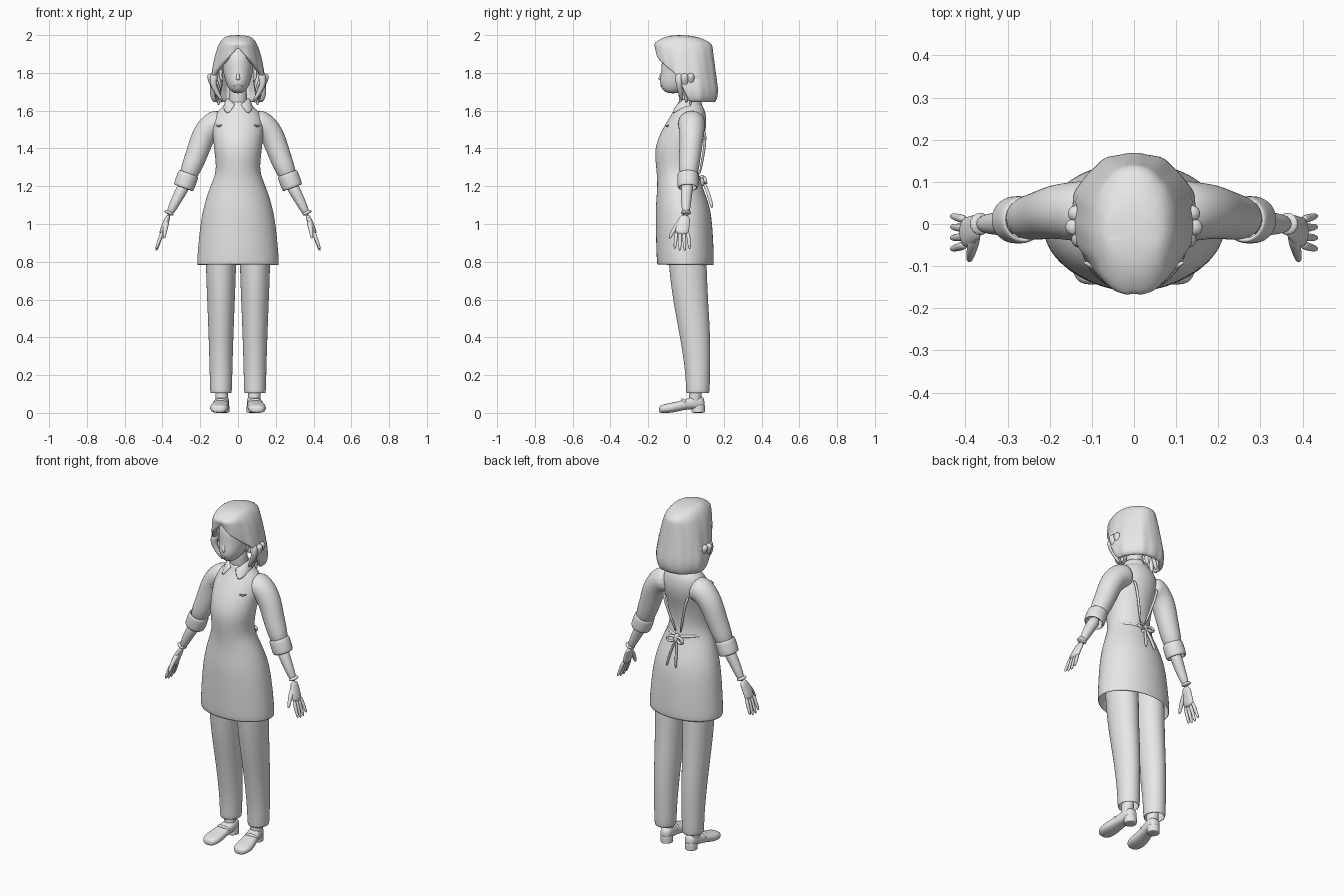
import bpy, bmesh, math
from mathutils import Vector

if "Cube" in bpy.data.objects:
    bpy.data.objects.remove(bpy.data.objects["Cube"], do_unlink=True)

shade = (0.8, 0.8, 0.8, 1)
grey = bpy.data.materials.new("plain_grey")
grey.use_nodes = True
grey.diffuse_color = shade
grey.node_tree.nodes["Principled BSDF"].inputs["Base Color"].default_value = shade
UP = Vector((0, 0, 1))
BACK = Vector((0, 1, 0))


def finish(name, bm, mirror=False, thick=0, level=2):
    """Turn a bmesh into a smooth object with its modifiers."""
    mesh = bpy.data.meshes.new(name)
    bm.to_mesh(mesh)
    bm.free()
    for polygon in mesh.polygons:
        polygon.use_smooth = True
    mesh.materials.append(grey)
    obj = bpy.data.objects.new(name, mesh)
    bpy.context.collection.objects.link(obj)
    if thick:
        solid = obj.modifiers.new("thickness", "SOLIDIFY")
        solid.thickness, solid.offset = thick, -1
    if mirror:
        copy = obj.modifiers.new("mirror", "MIRROR")
        copy.use_mirror_merge = False
    smooth = obj.modifiers.new("smooth", "SUBSURF")
    smooth.levels = smooth.render_levels = level


def loft(name, rings, sides=16, power=2, caps=True, **options):
    """Skin superellipse rings given as (centre, half width, half depth, direction)."""
    bm = bmesh.new()
    grow = 3 / (2 + math.cos(math.tau / sides))  # offsets the subdivision shrinkage
    loops = []
    for centre, half_width, half_depth, direction in rings:
        direction = direction.normalized()
        side = BACK if abs(direction.y) < 0.9 else UP
        across = side.cross(direction).normalized()
        side = direction.cross(across)
        loop = []
        for k in range(sides):
            angle = math.tau * k / sides
            x, y = (math.copysign(abs(f) ** (2 / power), f)
                    for f in (math.cos(angle), math.sin(angle)))
            offset = across * x * half_width + side * y * half_depth
            loop.append(bm.verts.new(Vector(centre) + offset * grow))
        loops.append(loop)
    for lower, upper in zip(loops, loops[1:]):
        for k in range(sides):
            j = (k + 1) % sides
            bm.faces.new((lower[k], lower[j], upper[j], upper[k]))
    if caps:
        bm.faces.new(loops[0][::-1])
        bm.faces.new(loops[-1])
    finish(name, bm, **options)


def column(name, rows, x=0, **options):
    """Upright form from rows of height, front, back and half width."""
    loft(name, [((x, (front + back) / 2, z), width, (back - front) / 2, UP)
                for z, front, back, width in rows], **options)


def tube(name, points, start, end, flat=1, mirror=True, **options):
    """Limb through points whose radius runs evenly from start to end."""
    points = [Vector(p) for p in points]
    last = len(points) - 1
    rings = []
    for i, point in enumerate(points):
        radius = start + (end - start) * i / last
        heading = points[min(i + 1, last)] - points[max(i - 1, 0)]
        rings.append((point, radius * flat, radius, heading))
    loft(name, rings, mirror=mirror, **options)


# Apron and shirt body, open at the hem
column("apron_and_shirt", [
    (.775, -.155, .15, .22), (1, -.16, .14, .2), (1.1, -.16, .125, .18), (1.2, -.15, .085, .147),
    (1.28, -.155, .06, .11), (1.38, -.167, .07, .125), (1.45, -.15, .09, .13),
    (1.52, -.115, .11, .14), (1.59, -.07, .105, .12), (1.62, -.05, .09, .08),
    (1.65, -.04, .07, .05)], sides=24, caps=False, thick=.01)

# Sleeves with rolled cuffs
tube("sleeve", [(.07, .03, 1.54), (.14, .03, 1.53), (.19, .03, 1.46), (.22, .02, 1.36),
                (.28, .01, 1.22)], .077, .05)
tube("rolled_cuff", [(.26, .01, 1.27), (.275, .01, 1.23), (.29, .01, 1.19)], .056, .056,
     caps=False, thick=.015)

# Forearms, wrist bands and hands
tube("forearm", [(.27, .01, 1.23), (.32, 0, 1.14), (.37, 0, 1.04)], .036, .02)
tube("wrist_band", [(.36, 0, 1.07), (.37, 0, 1.05)], .028, .028)
tube("palm", [(.365, 0, 1.05), (.39, -.02, .99), (.405, -.02, .94)], .03, .04, flat=.45)
for i, finger in enumerate(("index", "middle", "ring", "little")):
    y = .02 * i - .05
    length = .11 - .01 * abs(i - 1.5)
    tube(finger + "_finger", [(.4 + .035 * t, y + (y + .02) * t / 3, .96 - length * t)
                              for t in (0, .5, 1)], .011, .007, sides=8)
tube("thumb", [(.375, -.02, 1.02), (.385, -.06, .98), (.392, -.09, .92)], .016, .008, sides=8)

# Trouser legs and ankles
column("trouser_leg", [(.1, 0, .125, .058), (.2, 0, .127, .059), (.4, -.03, .13, .065),
                       (.6, -.07, .115, .073), (.77, -.09, .11, .08), (.95, -.1, .1, .08)],
       x=.09, caps=False, thick=.01, mirror=True)
tube("ankle", [(.087, .055, .16), (.087, .05, .1), (.087, .045, .04)], .033, .033)

# Slip-on shoes: rows of distance back, sideways place, half width and top, with a raised arch
shoe = [(.1, .08, .025, .08), (.06, .08, .036, .1), (0, .09, .038, .07), (-.07, .1, .05, .055),
        (-.12, .1, .046, .045), (-.145, .1, .025, .035)]
rings = []
for y, x, width, top in shoe:
    sole = .02 if y >= 0 else 0
    rings.append(((x, y, (top + sole) / 2), width, (top - sole) / 2, -BACK))
loft("shoe", rings, power=2.5, mirror=True)
column("shoe_heel", [(z, .03, .1, .034) for z in (0, .005, .03, .05)], x=.08, mirror=True)
tube("shoe_strap", [(.05, 0, .05), (.07, -.02, .07), (.115, -.02, .07), (.13, 0, .05)],
     .008, .008, sides=8)

# Neck, head and features
tube("neck", [(0, .02, 1.58), (0, .01, 1.66), (0, 0, 1.76)], .05, .045, mirror=False)
column("head", [(1.69, -.11, -.03, .03), (1.73, -.138, .04, .058), (1.77, -.138, .07, .07),
                (1.81, -.128, .09, .08), (1.9, -.13, .1, .085), (1.96, -.06, .04, .03)])
tube("nose", [(0, -.12, 1.81), (0, -.135, 1.78), (0, -.136, 1.76)], .006, .012, mirror=False)
tube("mouth", [(-.03, -.12, 1.735), (0, -.137, 1.73), (.03, -.12, 1.735)], .005, .005,
     mirror=False, sides=8)
tube("ear", [(.08, -.04, 1.75), (.095, -.04, 1.78), (.09, -.03, 1.82)], .01, .018, flat=.6)

# Hair shell: a dome with a swept fringe, centre part, ridges and a tucked hem
bm = bmesh.new()
columns, steps = 64, 14
grid = []
for k in range(columns):
    angle = math.tau * k / columns
    off = min(angle, math.tau - angle)
    hem = max(1.64, 1.93 - .12 * off - .45 * max(0, off - 1.25))
    strand = []
    for s in range(steps + 1):
        t = s / steps
        drop = (2 - hem) * t ** 1.6
        h = drop / .36
        ridge = 1 + t * (.018 * math.sin(9 * off + 3 * t) + .01 * math.sin(17 * off))
        ridge -= t * .09 * math.exp(-(off * 6) ** 2)
        ridge -= max(0, h - .85)
        half_width = ridge * .16 * h ** .23
        half_depth = ridge * .157 * min(1, h * 8) ** .4
        strand.append(bm.verts.new((half_width * math.sin(angle),
                                    .025 * (2 * h - 1) - half_depth * math.cos(angle), 2 - drop)))
    grid.append(strand)
for k in range(columns):
    a, b = grid[k], grid[(k + 1) % columns]
    for s in range(steps):
        bm.faces.new((a[s], a[s + 1], b[s + 1], b[s]))
bmesh.ops.remove_doubles(bm, verts=bm.verts, dist=.0005)
finish("hair", bm, thick=.025, level=1)

# Loose curled locks along the sides and nape
for i in range(5):
    angle = math.radians(66 + 13 * i)
    points = []
    for t in (0, .3, .6, 1):
        reach = .13 + .02 * math.sin(4 * t + i) - .02 * t
        twist = angle + .12 * math.sin(5 * t + i)
        points.append((reach * math.sin(twist), .02 - reach * math.cos(angle),
                       1.8 - t * (.15 + .012 * (i % 3))))
    tube("hair_lock_" + "abcde"[i], points, .024, .008, sides=8)

# Shirt collar: a folded band with a point at the front on each side
bm = bmesh.new()
rows = []
for k in range(9):
    angle = math.radians(14 + 166 * k / 8)
    point = max(0, 1 - k / 3)
    stand = 1.665 - .03 * point
    edge = [(.05, stand, angle), (.065, stand, angle),
            (.083 + .022 * point, 1.615 - .035 * point, angle + point / 4)]
    rows.append([bm.verts.new((reach * math.sin(a), .01 - reach * math.cos(a), z))
                 for reach, z, a in edge])
for a, b in zip(rows, rows[1:]):
    for i in range(2):
        bm.faces.new((a[i], a[i + 1], b[i + 1], b[i]))
finish("shirt_collar", bm, mirror=True, thick=.006, level=1)

# Apron bib corners, back straps, waist ties and bow
tube("bib_corner", [(.085, -.11, 1.525), (.1, -.1, 1.515), (.12, -.09, 1.525)], .005, .005, sides=8)
tube("back_strap", [(.08, .09, 1.5), (.07, .11, 1.46), (.01, .07, 1.25)], .007, .007, sides=8)
tube("waist_tie", [(.11, .01, 1.25), (.07, .055, 1.25), (0, .08, 1.24)], .008, .009, sides=8)
tube("bow_knot", [(0, .08, 1.26), (0, .09, 1.23), (0, .08, 1.2)], .017, .017, mirror=False)
tube("bow_loop", [(0, .09, 1.24), (.03, .1, 1.25), (.06, .1, 1.23), (.04, .11, 1.21),
                  (0, .09, 1.23)], .008, .008, sides=8)
tube("bow_tail", [(0, .09, 1.23), (.02, .12, 1.16), (.03, .14, 1.08)], .008, .01, flat=.6, sides=8)
